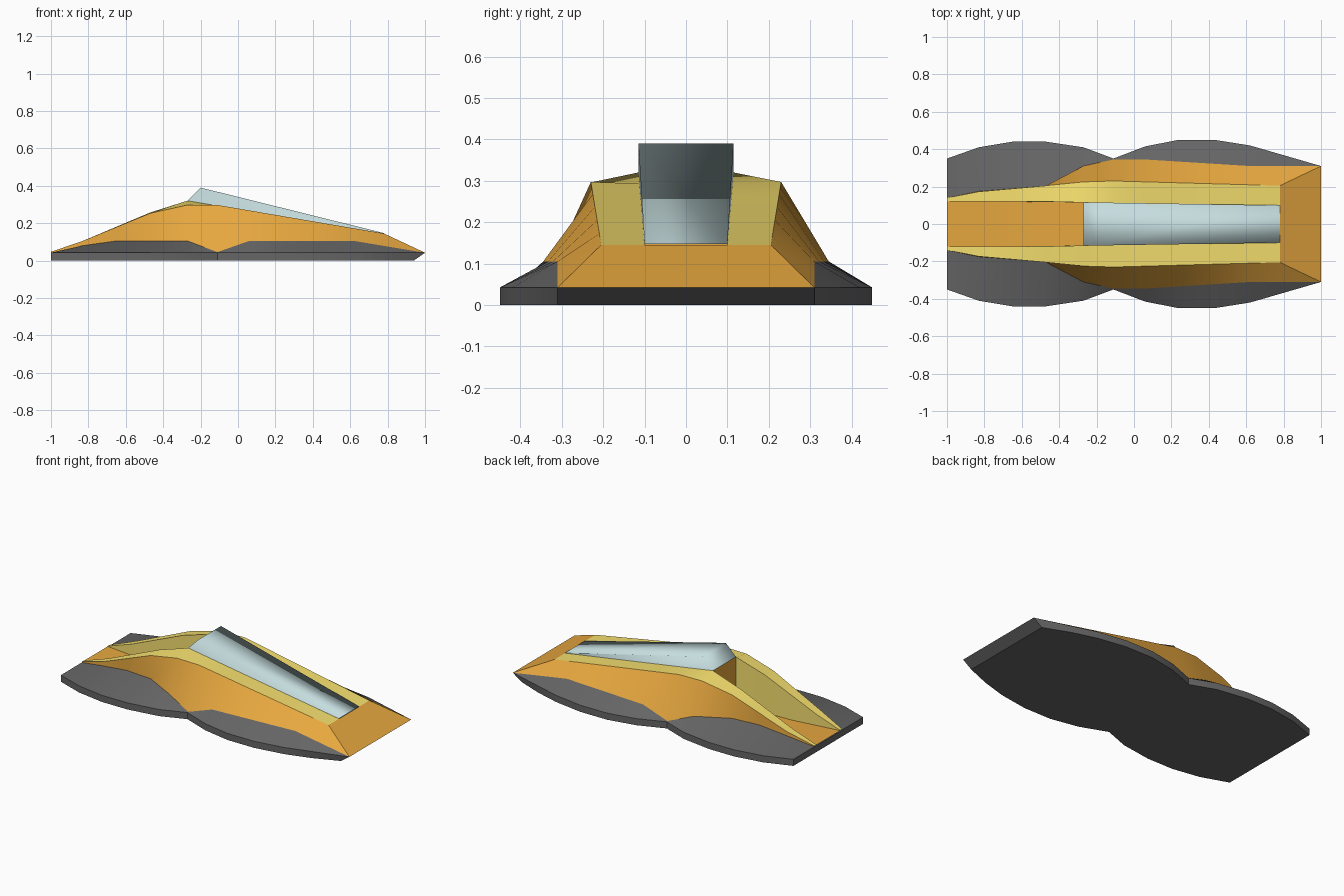
import bpy, bmesh, math

if "Cube" in bpy.data.objects:
    bpy.data.objects.remove(bpy.data.objects["Cube"])


def at(points, x):
    """Point at x on a rail given as (x, y, z) corners; rails lie on the -y side."""
    for a, b in zip(points, points[1:]):
        if x <= b[0] + 1e-6:
            t = (x - a[0]) / (b[0] - a[0])
            return (x, -(a[1] + t * (b[1] - a[1])), a[2] + t * (b[2] - a[2]))


def rail(points, xs):
    return [at(points, x) for x in xs]


def mir(r):
    return [(x, -y, z) for x, y, z in r]


def sheet(bm, a, b):
    """Strip of quads between two rails."""
    for i in range(len(a) - 1):
        pts = []
        for p in (a[i], a[i + 1], b[i + 1], b[i]):
            if p not in pts:
                pts.append(p)
        if len(pts) > 2:
            bm.faces.new([bm.verts.new(p) for p in pts])


def pair(bm, a, b):
    sheet(bm, a, b)
    sheet(bm, mir(b), mir(a))


def finish(bm, name, color, angle):
    bmesh.ops.remove_doubles(bm, verts=bm.verts, dist=1e-4)
    me = bpy.data.meshes.new(name)
    bm.to_mesh(me)
    bm.free()
    ob = bpy.data.objects.new(name, me)
    bpy.context.collection.objects.link(ob)
    mat = bpy.data.materials.new(name + "_paint")
    mat.diffuse_color = (*color, 1)
    mat.use_nodes = True
    mat.node_tree.nodes["Principled BSDF"].inputs["Base Color"].default_value = mat.diffuse_color
    me.materials.append(mat)
    bpy.ops.object.select_all(action='DESELECT')
    ob.select_set(True)
    bpy.context.view_layer.objects.active = ob
    bpy.ops.object.shade_smooth_by_angle(angle=math.radians(angle))
    return ob


ORANGE, YELLOW = (0.80, 0.39, 0.05), (0.93, 0.75, 0.16)
BLACK, GLASS = (0.13, 0.13, 0.13), (0.56, 0.72, 0.73)

XS = [-1, -.83, -.65, -.47, -.27, -.11, .06, .24, .43, .62, .78, 1]
DECK = XS[:-1]
REAR = XS[:5]

# Lengthwise rails: skirt rim, hull foot, shoulder, inner deck edge, channel floor
RIM = [(-1, .35, .042), (-.83, .41, .042), (-.65, .44, .042), (-.47, .44, .042),
       (-.27, .41, .042), (-.11, .35, .042), (.06, .415, .042), (.24, .45, .042),
       (.43, .45, .042), (.62, .42, .042), (1, .31, .042)]
FOOT = [(-1, .14, .042), (-.83, .175, .08), (-.65, .19, .105), (-.47, .205, .105),
        (-.27, .31, .105), (-.11, .345, .045), (.06, .345, .105), (.62, .31, .105),
        (1, .31, .042)]
SHOULDER = [(-1, .14, .047), (-.83, .173, .105), (-.47, .205, .253), (-.27, .225, .297),
            (-.11, .23, .297), (.78, .205, .145), (1, .31, .042)]
INNER = [(-1, .12, .047), (-.83, .12, .105), (-.47, .12, .257), (-.27, .115, .32),
         (.78, .10, .145)]
FLOOR = [(-1, .12, .045), (-.65, .12, .02), (-.27, .115, .02)]

# Black skirt with two bulges per side
bm = bmesh.new()
rim = rail(RIM, XS)
base = [(min(x, .94), y, 0) for x, y, z in rim]
pair(bm, base, rim)
pair(bm, rim, rail(FOOT, XS))
sheet(bm, mir(base), base)
for i, flip in ((-1, False), (0, True)):
    low, high = [base[i], mir(base)[i]], [rim[i], mir(rim)[i]]
    if flip:
        low.reverse()
        high.reverse()
    sheet(bm, low, high)
finish(bm, "skirt", BLACK, 30)

# Orange hull: sides, sloped nose, rear channel floor and bulkhead
bm = bmesh.new()
shoulder = rail(SHOULDER, XS)
pair(bm, rail(FOOT, XS), shoulder)
nose = shoulder[-2:]
sheet(bm, nose, mir(nose))
floor = rail(FLOOR, REAR)
sheet(bm, floor, mir(floor))
low, high = floor[-1], at(INNER, -.27)
sheet(bm, mir([low]) + [low], mir([high]) + [high])
finish(bm, "hull", ORANGE, 30)

# Yellow deck strips and inner channel walls
bm = bmesh.new()
pair(bm, rail(SHOULDER, DECK), rail(INNER, DECK))
pair(bm, rail(INNER, REAR), floor)
finish(bm, "deck", YELLOW, 30)

# Wedge canopy
bm = bmesh.new()
low = rail(INNER, [-.27, .78])
top = [(-.2, -.115, .39), (.78, -.10, .147)]
pair(bm, low, top)
sheet(bm, top, mir(top))
sheet(bm, mir(low[:1]) + low[:1], mir(top[:1]) + top[:1])
finish(bm, "canopy", GLASS, 100)
